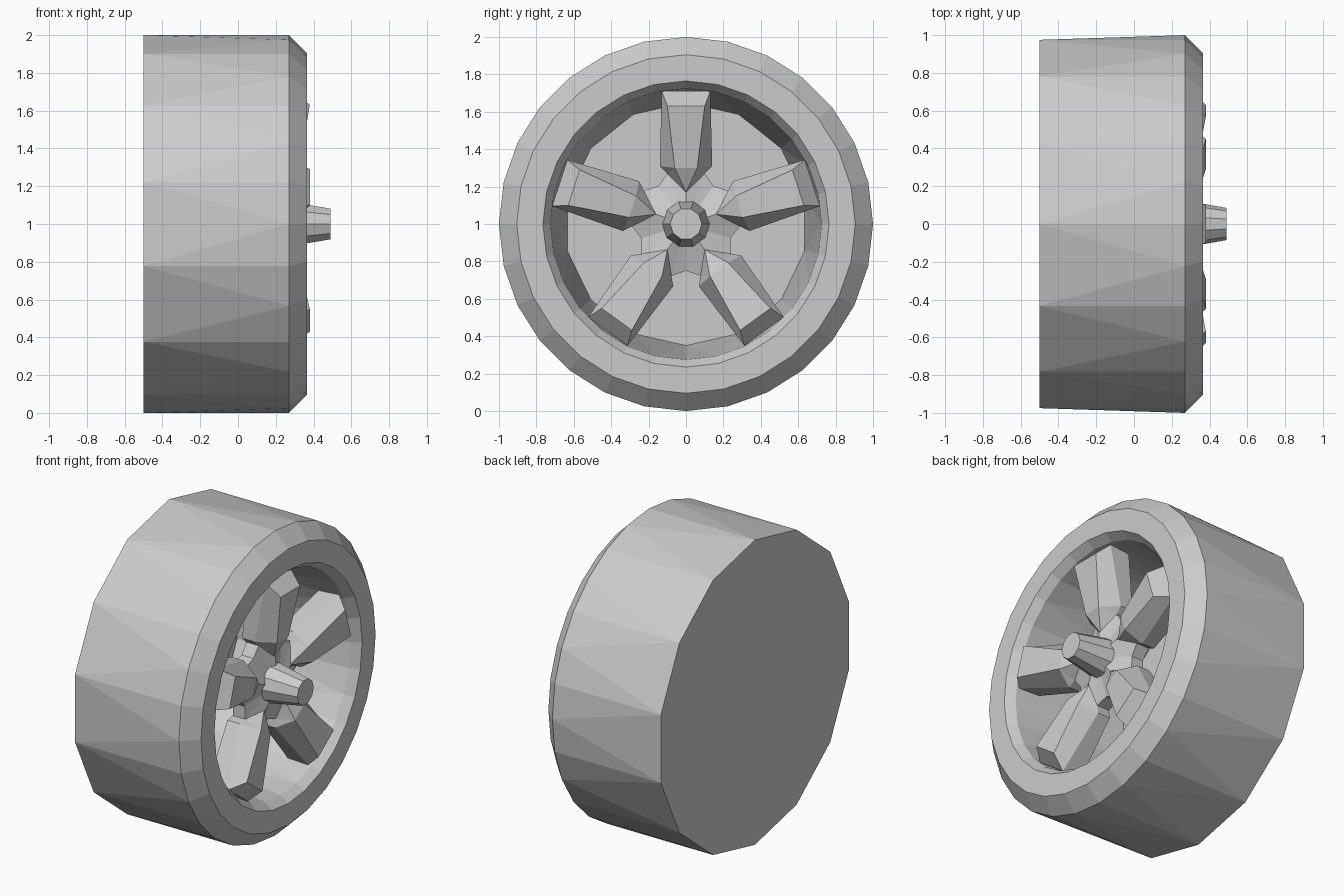
import bpy, bmesh
from math import sin, cos, pi, tau

if "Cube" in bpy.data.objects:
    bpy.data.objects.remove(bpy.data.objects["Cube"])


def add_object(name, verts, faces):
    bm = bmesh.new()
    vs = [bm.verts.new(v) for v in verts]
    for f in faces:
        bm.faces.new([vs[i] for i in f])
    bmesh.ops.recalc_face_normals(bm, faces=bm.faces)
    mesh = bpy.data.meshes.new(name)
    bm.to_mesh(mesh)
    bm.free()
    obj = bpy.data.objects.new(name, mesh)
    bpy.context.collection.objects.link(obj)
    return obj


def polar(x, r, a):
    # angle measured from straight up, towards +y; axle at z = 1
    return (x, r * sin(a), 1 + r * cos(a))


def ring(x, r, n, offset=0.0):
    return [polar(x, r, offset + tau * i / n) for i in range(n)]


def bridge(a, b, n):
    return [(a + i, a + (i + 1) % n, b + (i + 1) % n, b + i) for i in range(n)]


def bridge_half(a, b, n):
    # joins a coarse ring a (n sides) to a ring b with twice as many sides
    out = []
    for j in range(n):
        k, m, e = b + 2 * j, b + 2 * j + 1, b + (2 * j + 2) % (2 * n)
        nxt = a + (j + 1) % n
        out += [(a + j, k, m), (a + j, m, nxt), (nxt, m, e)]
    return out


# Tyre with closed back, bevelled shoulder, rim lip and deep inner barrel
N, H = 28, 14
verts = ring(-0.5, 1.0, H)
for x, r in [(0.27, 1.0), (0.365, 0.905), (0.365, 0.765), (0.31, 0.725)]:
    verts += ring(x, r, N)
verts += ring(-0.45, 0.65, H)
starts = [H + N * i for i in range(4)]
floor = H + 4 * N
faces = [tuple(range(H))] + bridge_half(0, starts[0], H)
for a, b in zip(starts, starts[1:]):
    faces += bridge(a, b, N)
faces += bridge_half(floor, starts[3], H)
faces.append(tuple(range(floor, floor + H)))
add_object("tyre_and_rim", verts, faces)

# Spoke profile: half-outline points (sideways, radial, x), mirrored
half = [(0.13, 0.71, 0.29),   # 0 outer end, low edge
        (0.10, 0.63, 0.38),   # 1 outer end, crest
        (0.06, 0.30, 0.325),  # 2 inner crest
        (0.14, 0.31, 0.22),   # 3 side foot
        (0.10, 0.27, 0.22),   # 4 hub joint
        (0.13, 0.71, 0.15),   # 5 back outer
        (0.14, 0.31, 0.13),   # 6 back inner
        (0.10, 0.27, 0.13)]   # 7 back joint
local = half + [(-t, r, x) for t, r, x in half] + [(0, 0.17, 0.26), (0, 0.17, 0.13)]
side = [(0, 1, 2, 3), (2, 16, 4), (2, 4, 3), (0, 3, 6, 5), (3, 4, 7, 6), (4, 16, 17, 7)]
spoke_faces = [f if s == 0 else tuple(i + 8 if i < 8 else i for i in f)
               for s in (0, 1) for f in side]
spoke_faces += [(0, 1, 9, 8), (1, 2, 10, 9), (2, 16, 10), (0, 8, 13, 5),
                (5, 13, 14, 6), (6, 14, 15, 7), (7, 15, 17)]
for k in range(5):
    a = tau * k / 5
    pts = [(x, t * cos(a) + r * sin(a), 1 - t * sin(a) + r * cos(a)) for t, r, x in local]
    add_object(f"spoke_{k + 1}", pts, spoke_faces)

# Star-shaped hub: notches at the spoke tips, webs between the spokes
star = []
for k in range(5):
    a = tau * k / 5
    star += [(0.27, 0.17, a), (0.22, 0.288, a + 0.355),
             (0.215, 0.25, a + pi / 5), (0.22, 0.288, a + tau / 5 - 0.355)]
n = len(star)
verts = [polar(*p) for p in star] + [polar(0.13, r, a) for _, r, a in star]
verts += [(0.29, 0, 1), (0.13, 0, 1)]
faces = bridge(0, n, n)
for i in range(n):
    j = (i + 1) % n
    faces += [(i, j, 2 * n), (n + i, n + j, 2 * n + 1)]
add_object("hub_star", verts, faces)

# Tapered axle cap
S = 10
verts = ring(0.25, 0.128, S, pi / S) + ring(0.49, 0.085, S, pi / S)
add_object("axle_cap", verts, bridge(0, S, S) + [tuple(range(S)), tuple(range(S, 2 * S))])
